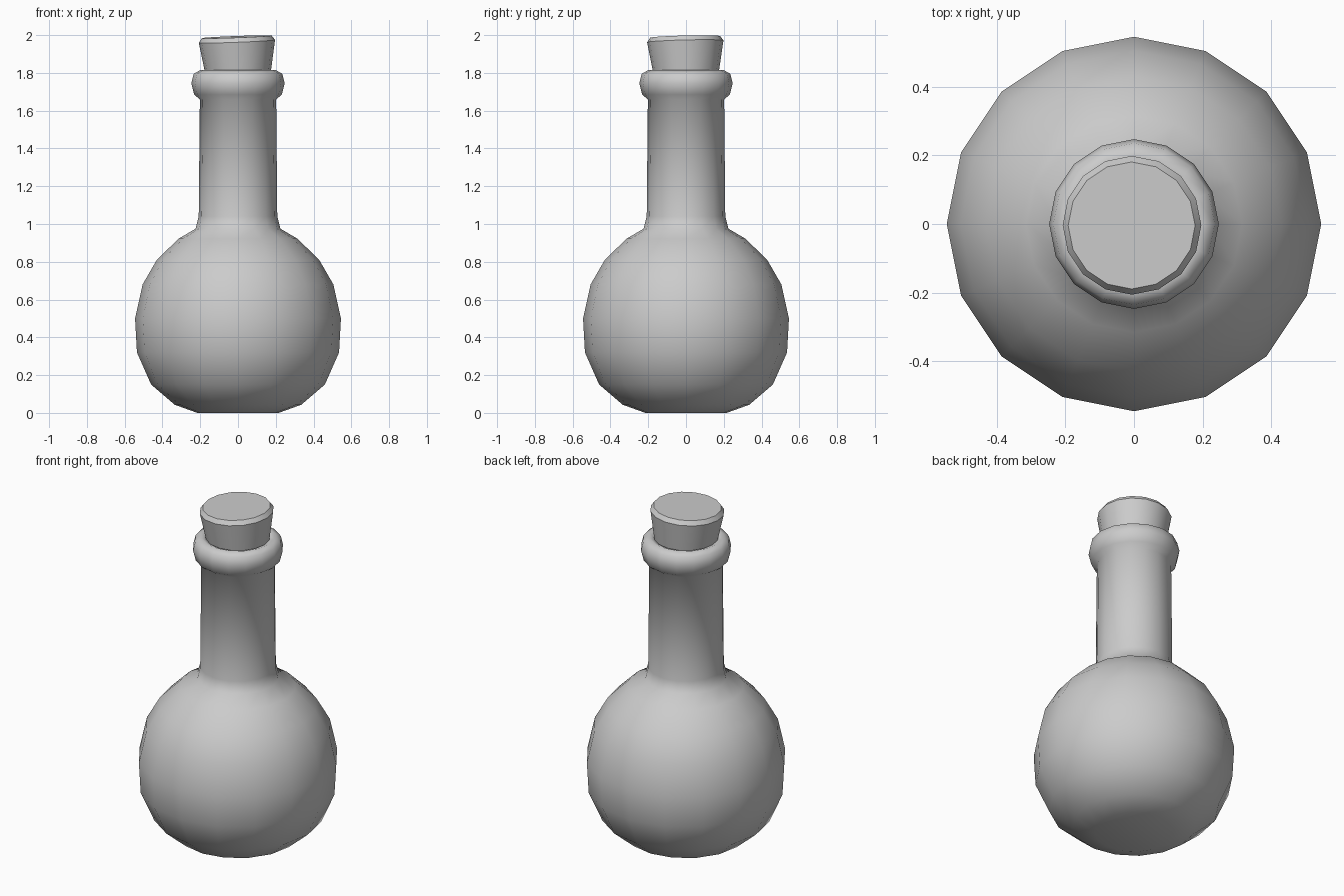
import bpy, bmesh
from math import cos, sin, pi, radians

if "Cube" in bpy.data.objects:
    bpy.data.objects.remove(bpy.data.objects["Cube"])

SIDES = 16


def lathe(name, profile, smooth_angle):
    """Revolve (radius, height) points around z and cap both ends."""
    bm = bmesh.new()
    rings = [[bm.verts.new((r * cos(2 * pi * i / SIDES), r * sin(2 * pi * i / SIDES), z))
              for i in range(SIDES)] for r, z in profile]
    for a, b in zip(rings, rings[1:]):
        for i in range(SIDES):
            j = (i + 1) % SIDES
            bm.faces.new((a[i], a[j], b[j], b[i]))
    bm.faces.new(rings[0][::-1])
    bm.faces.new(rings[-1])
    mesh = bpy.data.meshes.new(name)
    bm.to_mesh(mesh)
    bm.free()
    obj = bpy.data.objects.new(name, mesh)
    bpy.context.collection.objects.link(obj)
    bpy.ops.object.select_all(action='DESELECT')
    obj.select_set(True)
    bpy.context.view_layer.objects.active = obj
    bpy.ops.object.shade_smooth_by_angle(angle=radians(smooth_angle))
    return obj


# Round flask with neck, rolled lip and recessed mouth
lathe("bottle", [
    (0.215, 0), (0.335, 0.043), (0.46, 0.15), (0.535, 0.32), (0.545, 0.50),
    (0.505, 0.68), (0.43, 0.81), (0.315, 0.922), (0.225, 0.975), (0.208, 1.04),
    (0.202, 1.66), (0.232, 1.685), (0.247, 1.745), (0.235, 1.795), (0.20, 1.815),
    (0.17, 1.805), (0.16, 1.70)], 75)

# Tapered stopper with chamfered top, seated slightly askew
cork = lathe("cork", [
    (0.155, -0.12), (0.176, 0), (0.202, 0.152), (0.185, 0.176)], 25)
cork.location.z = 1.815
cork.rotation_euler = (radians(1.4), radians(-2.2), 0)
